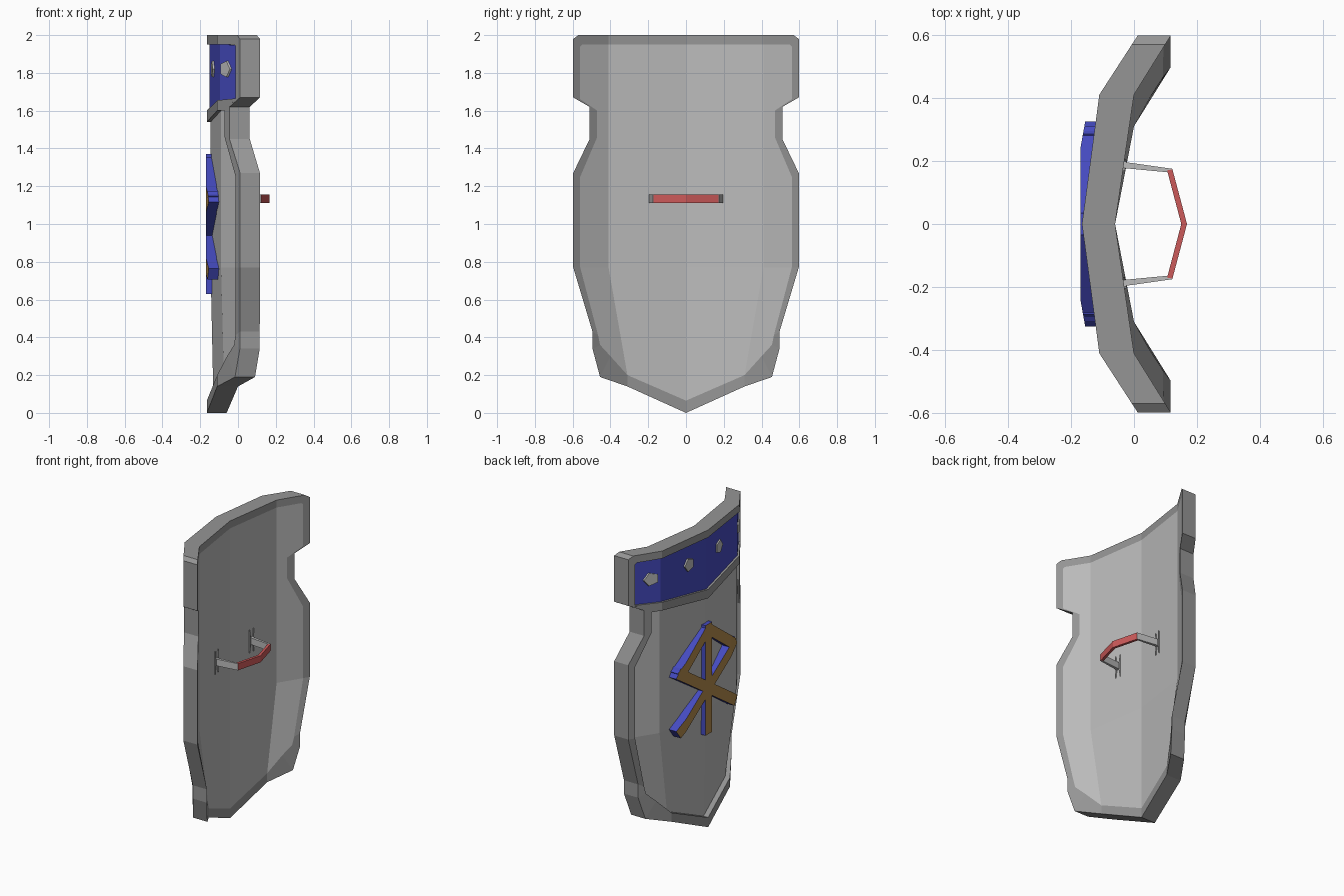
import bpy, bmesh, math
from mathutils import Vector

if "Cube" in bpy.data.objects:
    bpy.data.objects.remove(bpy.data.objects["Cube"])


def material(name, rgb):
    m = bpy.data.materials.new(name)
    m.diffuse_color = (*rgb, 1)
    m.use_nodes = True
    m.node_tree.nodes["Principled BSDF"].inputs["Base Color"].default_value = m.diffuse_color
    return m


LIGHT = material("light grey", (0.50, 0.50, 0.50))
DARK = material("dark grey", (0.30, 0.30, 0.30))
BLUE = material("blue", (0.06, 0.07, 0.53))
GOLD = material("bronze", (0.44, 0.25, 0.07))
RED = material("red", (0.60, 0.10, 0.10))

FRONT = (-0.165, -0.11, 0.01)   # x of the curved face at centre, fold and edge
BACK = (-0.06, 0.0, 0.115)


def clamp(v):
    return max(0.0, min(1.0, v))


def surf(y, z, cols=FRONT, off=0.0):
    """Point on the folded shield face; the folds move inwards near the bottom."""
    mid = 0.41 - 0.1 * clamp((0.77 - z) / 0.57)
    edge = 0.595 - 0.1 * clamp((0.77 - z) / 0.34)
    a = abs(y)
    if a < mid:
        x = cols[0] + (cols[1] - cols[0]) * a / mid
    else:
        x = cols[1] + (cols[2] - cols[1]) * (a - mid) / (edge - mid)
    return Vector((x + off, y, z))


def panel_surf(y, z):
    return surf(y, z, FRONT, 0.02 + 0.015 * clamp((0.77 - z) / 0.4))


def add_faces(bm, polys, mirror=True, mat=0):
    for p in polys:
        bm.faces.new([bm.verts.new(v) for v in p]).material_index = mat
        if mirror:
            q = [Vector((v[0], -v[1], v[2])) for v in reversed(p)]
            bm.faces.new([bm.verts.new(v) for v in q]).material_index = mat


def finish(name, bm, mats):
    bmesh.ops.recalc_face_normals(bm, faces=bm.faces)
    me = bpy.data.meshes.new(name)
    bm.to_mesh(me)
    bm.free()
    for m in mats:
        me.materials.append(m)
    ob = bpy.data.objects.new(name, me)
    bpy.context.collection.objects.link(ob)
    return ob


def slab(name, polys, vec, mat, mirror=True):
    """Solid made by pushing joined polygons along a vector."""
    bm = bmesh.new()
    add_faces(bm, polys, mirror)
    bmesh.ops.remove_doubles(bm, verts=bm.verts, dist=1e-4)
    r = bmesh.ops.extrude_face_region(bm, geom=bm.faces[:], use_keep_orig=True)
    vs = [g for g in r["geom"] if isinstance(g, bmesh.types.BMVert)]
    bmesh.ops.translate(bm, verts=vs, vec=vec)
    return finish(name, bm, [mat])


# Shield body: rim between two outlines, recessed front panel, flush back panel
OUT = [(0, 2), (.41, 2), (.57, 2), (.597, 1.98), (.597, 1.67), (.51, 1.62), (.51, 1.45),
       (.597, 1.27), (.597, .77), (.495, .43), (.495, .34), (.455, .19), (.31, .14), (0, 0)]
INN = [(0, 1.95), (.41, 1.95), (.55, 1.95), (.56, 1.94), (.56, 1.66), (.47, 1.60), (.47, 1.46),
       (.56, 1.25), (.56, .77), (.465, .41), (.455, .36), (.40, .30), (.31, .20), (0, .065)]
FOLD, MIDDLE = (.41, .77), (0, .77)
panels = [[INN[0], INN[1], FOLD, MIDDLE], [MIDDLE, FOLD, INN[12], INN[13]],
          INN[1:9] + [FOLD], INN[8:13] + [FOLD]]


def back(y, z):
    return surf(y, z, BACK)


bm = bmesh.new()
for i in range(len(OUT) - 1):
    a, b, c, d = OUT[i], OUT[i + 1], INN[i + 1], INN[i]
    add_faces(bm, [[surf(*a), surf(*b), surf(*c), surf(*d)],
                   [back(*a), back(*b), back(*c), back(*d)],
                   [surf(*a), surf(*b), back(*b), back(*a)],
                   [surf(*d), surf(*c), panel_surf(*c), panel_surf(*d)]], mat=1)
for p in panels:
    add_faces(bm, [[panel_surf(*v) for v in p], [back(*v) for v in p]])
bmesh.ops.remove_doubles(bm, verts=bm.verts, dist=1e-4)
finish("shield_body", bm, [LIGHT, DARK])


def front_polys(polys, off):
    return [[surf(y, z, FRONT, off) for y, z in p] for p in polys]


# Blue band at the top and the cross rim beneath it
slab("top_band", front_polys([
    [(0, 1.58), (.41, 1.64), (.41, 1.953), (0, 1.953)],
    [(.41, 1.64), (.562, 1.655), (.562, 1.945), (.41, 1.953)]], 0.014), (0.012, 0, 0), BLUE)
slab("cross_rim", front_polys([
    [(0, 1.54), (.41, 1.60), (.41, 1.655), (0, 1.60)],
    [(.41, 1.60), (.475, 1.60), (.565, 1.665), (.41, 1.655)]], 0.0), (0.025, 0, 0), DARK)

# Five-sided studs on the band
studs = []
for cy in (0.16, 0.465):
    studs.append([(cy + 0.042 * math.cos(math.tau * k / 5), 1.82 + 0.045 * math.sin(math.tau * k / 5))
                  for k in range(5)])
slab("studs", front_polys(studs, 0.004), (0.016, 0, 0), LIGHT)


# Raised ornament of crossed bars, bronze in front and blue on the sides
def bar(p, q, w=0.035):
    p, q = Vector(p), Vector(q)
    d = (q - p).normalized()
    n = Vector((-d.y, d.x)) * w
    return [Vector((0, v.x, v.y)) for v in (p + n, q + n, q - n, p - n)]


bm = bmesh.new()
add_faces(bm, [bar((0, .63), (0, 1.37))], mirror=False)
add_faces(bm, [bar((0, 1.335), (.29, 1.12)), bar((.305, 1.145), (-.305, .735))])
for y in (-.24, .24):
    bmesh.ops.bisect_plane(bm, geom=bm.verts[:] + bm.edges[:] + bm.faces[:],
                           plane_co=(0, y, 0), plane_no=(0, 1, 0))
for v in bm.verts:
    v.co.x = -0.17 + 0.18 * max(0, abs(v.co.y) - 0.24)
r = bmesh.ops.extrude_face_region(bm, geom=bm.faces[:], use_keep_orig=True)
bmesh.ops.translate(bm, vec=(0.055, 0, 0),
                    verts=[g for g in r["geom"] if isinstance(g, bmesh.types.BMVert)])
bm.normal_update()
for f in bm.faces:
    f.material_index = 0 if abs(f.normal.x) > 0.7 else 1
finish("front_ornament", bm, [GOLD, BLUE])

# Handle on the back: grip, posts and spiked mounting plates
slab("handle_grip", [[Vector((x, y, 1.11)) for x, y in
                      ((.15, 0), (.105, .17), (.122, .173), (.168, 0))]], (0, 0, 0.045), RED)
slab("handle_posts", [[Vector((x, y, 1.11)) for x, y in
                       ((-.04, .178), (-.04, .198), (.122, .175), (.118, .163))]], (0, 0, 0.045), LIGHT)
plate = [(.205, 1.21), (.198, 1.155), (.178, 1.155), (.168, 1.21),
         (.168, 1.055), (.178, 1.11), (.198, 1.11), (.205, 1.055)]
slab("handle_plates", [[surf(y, z, BACK, -0.003) for y, z in plate]], (0.01, 0, 0), LIGHT)
